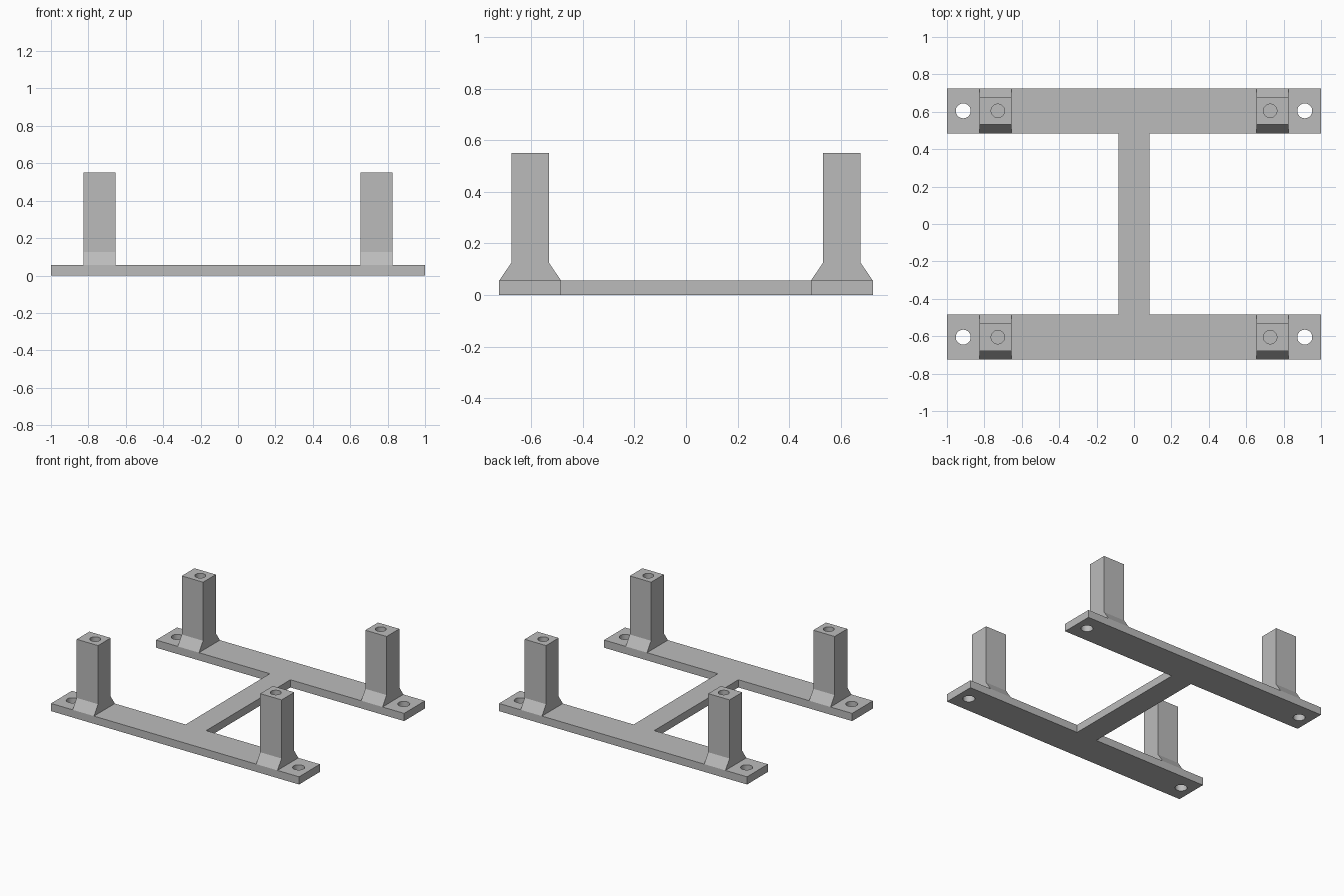
import bpy, bmesh
from mathutils import Matrix

if "Cube" in bpy.data.objects:
    bpy.data.objects.remove(bpy.data.objects["Cube"])

BASE_T, POST_TOP = 0.056, 0.552
Y_IN, Y_OUT = 0.485, 0.725      # frame rails
POST_X, POST_Y = 0.74, 0.605    # post centres
HOLE_X = 0.913                  # mounting holes

grey = bpy.data.materials.new("light_grey")
grey.diffuse_color = (0.5, 0.5, 0.5, 1)
grey.use_nodes = True
grey.node_tree.nodes["Principled BSDF"].inputs["Base Color"].default_value = grey.diffuse_color


def prism(name, points, offset):
    """Extrude a flat outline along an offset vector."""
    bm = bmesh.new()
    face = bm.faces.new([bm.verts.new(p) for p in points])
    ext = bmesh.ops.extrude_face_region(bm, geom=[face])
    verts = [v for v in ext["geom"] if isinstance(v, bmesh.types.BMVert)]
    bmesh.ops.translate(bm, verts=verts, vec=offset)
    bmesh.ops.recalc_face_normals(bm, faces=bm.faces)
    return make(name, bm)


def make(name, bm):
    mesh = bpy.data.meshes.new(name)
    bm.to_mesh(mesh)
    bm.free()
    obj = bpy.data.objects.new(name, mesh)
    mesh.materials.append(grey)
    bpy.context.collection.objects.link(obj)
    return obj


def drill(obj, centres, radius, z0, z1):
    """Cut round vertical holes and bake the result."""
    bm = bmesh.new()
    for x, y in centres:
        bmesh.ops.create_cone(bm, cap_ends=True, segments=32, radius1=radius,
                              radius2=radius, depth=z1 - z0,
                              matrix=Matrix.Translation((x, y, (z0 + z1) / 2)))
    cutter = make("hole_cutter", bm)
    mod = obj.modifiers.new("holes", "BOOLEAN")
    mod.operation, mod.solver, mod.object = "DIFFERENCE", "EXACT", cutter
    bpy.context.view_layer.objects.active = obj
    bpy.ops.object.modifier_apply(modifier=mod.name)
    bpy.data.objects.remove(cutter)
    bpy.ops.object.select_all(action="DESELECT")
    obj.select_set(True)
    bpy.ops.object.shade_smooth_by_angle()


# I-shaped base frame: two rails joined by a spine
half = [(-0.083, -Y_IN), (-1, -Y_IN), (-1, -Y_OUT),
        (1, -Y_OUT), (1, -Y_IN), (0.083, -Y_IN)]
outline = half + [(-x, -y) for x, y in half]
base = prism("base_frame", [(x, y, 0) for x, y in outline], (0, 0, BASE_T))
corners = [(sx, sy) for sx in (-1, 1) for sy in (-1, 1)]
drill(base, [(sx * HOLE_X, sy * POST_Y) for sx, sy in corners], 0.04, -0.1, 0.2)

# Four standoff posts with flared feet and a blind screw hole in the top
profile = [(-0.12, BASE_T), (0.12, BASE_T), (0.073, 0.125), (0.073, POST_TOP),
           (-0.073, POST_TOP), (-0.073, 0.125)]
for sx, sy in corners:
    name = f"{'front' if sy < 0 else 'back'}_{'left' if sx < 0 else 'right'}_post"
    cx, cy = sx * POST_X, sy * POST_Y
    post = prism(name, [(cx - 0.086, cy + y, z) for y, z in profile], (0.172, 0, 0))
    drill(post, [(sx * 0.728, cy)], 0.036, 0.3, POST_TOP + 0.1)
